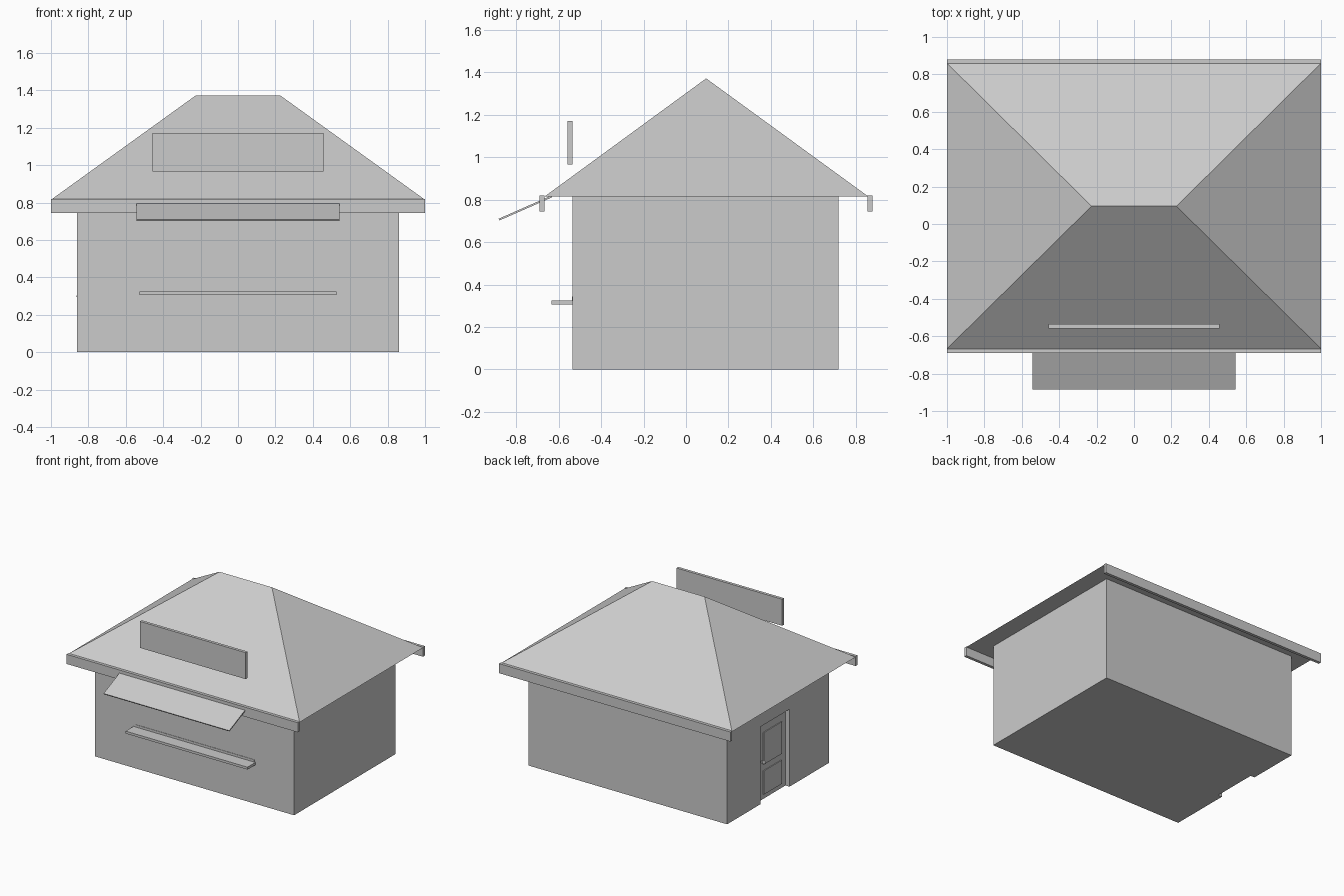
import bpy, bmesh, math
from mathutils import Vector

cube = bpy.data.objects.get("Cube")
if cube:
    bpy.data.objects.remove(cube, do_unlink=True)

grey = bpy.data.materials.new("plain grey")
grey.use_nodes = True
COLOUR = (0.6, 0.6, 0.6, 1)
grey.diffuse_color = COLOUR
grey.node_tree.nodes["Principled BSDF"].inputs["Base Color"].default_value = COLOUR


def finish(name, bm):
    bmesh.ops.recalc_face_normals(bm, faces=bm.faces)
    mesh = bpy.data.meshes.new(name)
    bm.to_mesh(mesh)
    bm.free()
    mesh.materials.append(grey)
    obj = bpy.data.objects.new(name, mesh)
    bpy.context.collection.objects.link(obj)
    return obj


def extrude(name, points, offset):
    """Extrude a flat polygon along an offset vector."""
    bm = bmesh.new()
    face = bm.faces.new([bm.verts.new(p) for p in points])
    result = bmesh.ops.extrude_face_region(bm, geom=[face], use_keep_orig=True)
    moved = [g for g in result["geom"] if isinstance(g, bmesh.types.BMVert)]
    bmesh.ops.translate(bm, verts=moved, vec=Vector(offset))
    return finish(name, bm)


def box(name, x, y, z):
    corners = [(x[0], y[0], z[0]), (x[1], y[0], z[0]),
               (x[1], y[1], z[0]), (x[0], y[1], z[0])]
    return extrude(name, corners, (0, 0, z[1] - z[0]))


# Main dimensions
W, FRONT, BACK, EAVE = 0.86, -0.535, 0.72, 0.815
RECESS, DOOR_Y, DOOR_TOP = -0.825, (-0.05, 0.31), 0.605

# Walls with a doorway notch in the side, closed above by a lintel
plan = [(-W, FRONT), (W, FRONT), (W, BACK), (-W, BACK),
        (-W, DOOR_Y[1]), (RECESS, DOOR_Y[1]),
        (RECESS, DOOR_Y[0]), (-W, DOOR_Y[0])]
extrude("walls", [(x, y, 0) for x, y in plan], (0, 0, EAVE))
box("door_lintel", (-W, RECESS), DOOR_Y, (DOOR_TOP, EAVE))

# Door panels and knob
for label, z in (("lower", (0.035, 0.22)), ("upper", (0.27, 0.52))):
    box(label + "_door_panel", (RECESS - 0.006, RECESS), (0.0, 0.225), z)

bm = bmesh.new()
bmesh.ops.create_uvsphere(bm, u_segments=12, v_segments=8, radius=0.012)
bmesh.ops.translate(bm, verts=bm.verts, vec=(-0.851, 0.25, 0.3))
finish("door_knob", bm)
box("door_knob_stem", (-0.845, RECESS), (0.245, 0.255), (0.295, 0.305))

# Hip roof with a flat underside
bm = bmesh.new()
eaves = [bm.verts.new((x, y, EAVE)) for x, y in
         ((-1, -0.667), (1, -0.667), (1, 0.86), (-1, 0.86))]
ridge = [bm.verts.new((x, 0.095, 1.372)) for x in (-0.227, 0.227)]
a, b, c, d = eaves
for face in ((a, b, ridge[1], ridge[0]), (b, c, ridge[1]),
             (c, d, ridge[0], ridge[1]), (d, a, ridge[0]), (d, c, b, a)):
    bm.faces.new(face)
finish("hip_roof", bm)

# Fascia boards along the front and back eaves
for label, y in (("front", (-0.69, -0.667)), ("back", (0.857, 0.88))):
    box(label + "_fascia", (-1, 1), y, (0.745, 0.82))

# Sign board above the front eave
box("sign_board", (-0.457, 0.457), (-0.558, -0.535), (0.965, 1.172))

# Sloping awning
profile = [(-0.88, 0.702), (-0.63, 0.812), (-0.634, 0.82), (-0.884, 0.71)]
extrude("awning", [(-0.543, y, z) for y, z in profile], (1.086, 0, 0))

# Serving shelf
box("serving_shelf", (-0.527, 0.527), (-0.635, FRONT), (0.306, 0.325))
box("shelf_back_strip", (-0.517, 0.517), (FRONT - 0.003, FRONT), (0.325, 0.343))
